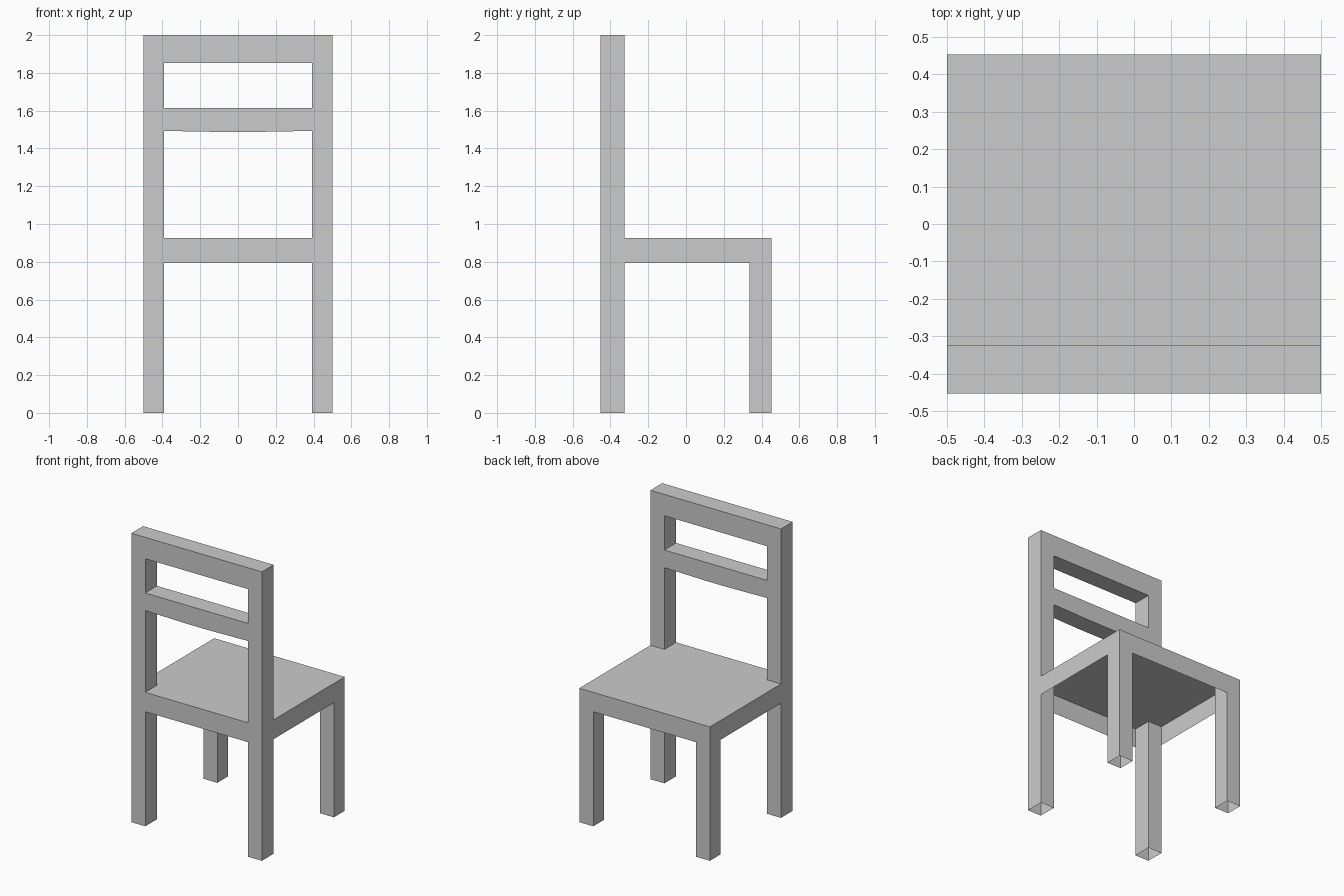
import bpy

if "Cube" in bpy.data.objects:
    bpy.data.objects.remove(bpy.data.objects["Cube"])

# Main dimensions
X, XI = 0.5, 0.393                # outer and inner x of the legs
YB, YBI = -0.453, -0.325          # backrest side: outer, inner y
YF, YFI = 0.453, 0.335            # open side: outer, inner y
Z_UNDER, Z_SEAT, Z_TOP = 0.793, 0.927, 2.0


def make(name, verts, faces):
    mesh = bpy.data.meshes.new(name)
    mesh.from_pydata(verts, [], faces)
    mesh.update()
    obj = bpy.data.objects.new(name, mesh)
    bpy.context.collection.objects.link(obj)
    return obj


def box(name, x, y, z, skip=()):
    """Box from three ranges, leaving out the named sides."""
    verts = [(a, b, c) for c in z for b in y for a in x]
    sides = {"bottom": (0, 2, 3, 1), "top": (4, 5, 7, 6),
             "-y": (0, 1, 5, 4), "+y": (2, 6, 7, 3),
             "-x": (0, 4, 6, 2), "+x": (1, 3, 7, 5)}
    return make(name, verts, [f for k, f in sides.items() if k not in skip])


# Hollow posts and legs, open at the floor
for side, xr in (("left", (-X, -XI)), ("right", (XI, X))):
    box(side + "_back_post", xr, (YB, YBI), (0, Z_TOP), ("bottom",))
    box(side + "_front_leg", xr, (YFI, YF), (0, Z_SEAT), ("bottom", "top"))

# Seat: thin sheet notched around the posts
outline = [(-XI, YB), (XI, YB), (XI, YBI), (X, YBI),
           (X, YF), (-X, YF), (-X, YBI), (-XI, YBI)]
make("seat", [(x, y, Z_SEAT) for x, y in outline], [range(8)])

# Seat skirt: thin panels between the legs, open below
lo, hi = Z_UNDER, Z_SEAT


def panel(name, a, b):
    make(name, [(*a, lo), (*b, lo), (*b, hi), (*a, hi)], [(0, 1, 2, 3)])


panel("skirt_backrest_side", (-XI, YB), (XI, YB))
panel("skirt_open_side", (XI, YF), (-XI, YF))
panel("skirt_right", (X, YBI), (X, YFI))
panel("skirt_left", (-X, YFI), (-X, YBI))

# Top rail
box("top_rail", (-XI, XI), (YB, YBI), (1.852, Z_TOP), ("-x", "+x"))

# Middle rail with a very slightly bowed lower edge
profile = [(-XI, 1.493), (-0.08, 1.487), (0.08, 1.487), (XI, 1.493),
           (XI, 1.615), (-XI, 1.615)]
n = len(profile)
verts = [(x, y, z) for y in (YB, YBI) for x, z in profile]
faces = [tuple(range(n)), tuple(reversed(range(n, 2 * n)))]
faces += [(i, i + n, (i + 1) % n + n, (i + 1) % n) for i in range(n) if i not in (3, 5)]
make("middle_rail", verts, faces)
